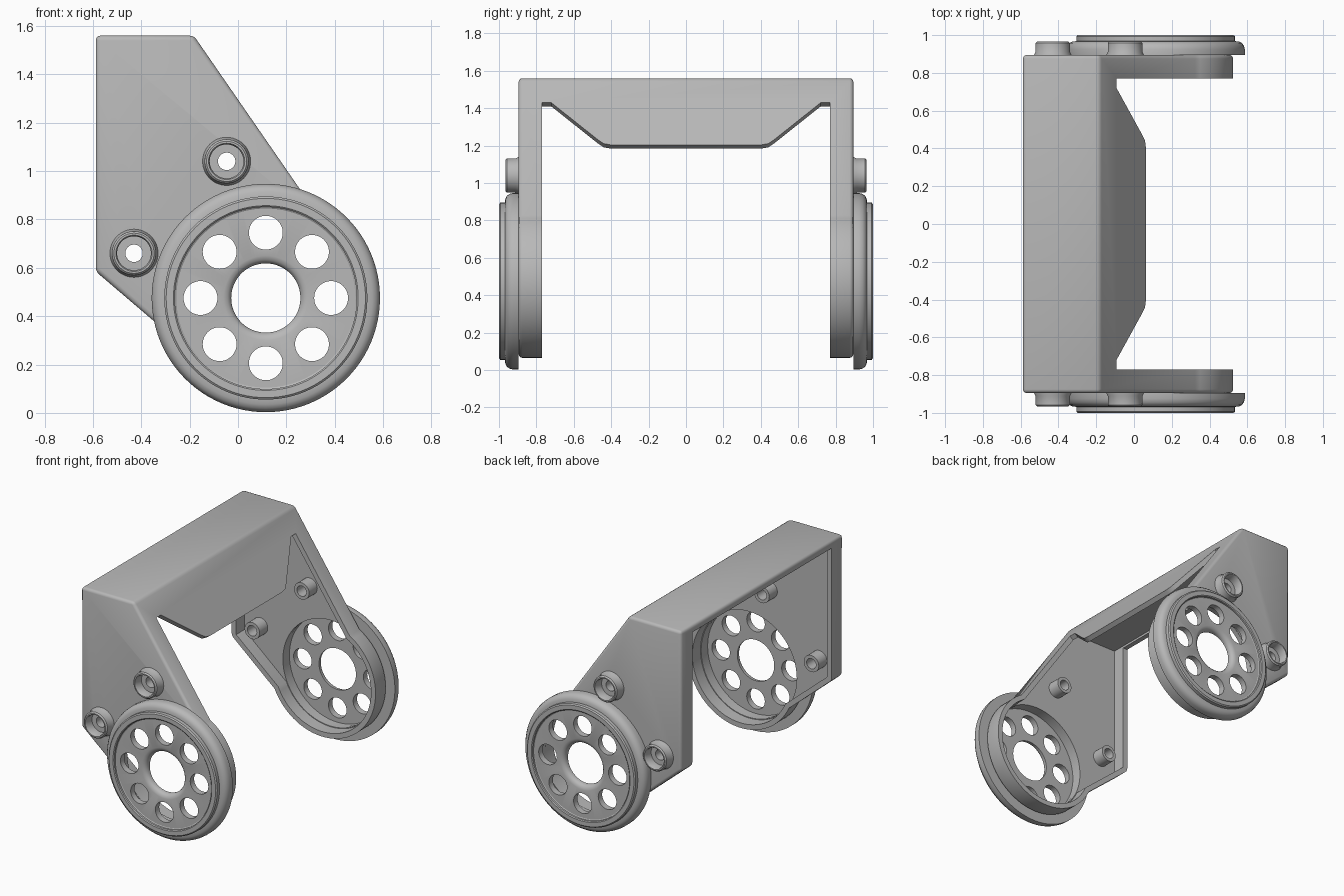
import bpy, bmesh
from math import sin, cos, tau, radians, acos, degrees
from mathutils import Vector

if "Cube" in bpy.data.objects:
    bpy.data.objects.remove(bpy.data.objects["Cube"])

grey = bpy.data.materials.new("plain_grey")
grey.use_nodes = True
grey.diffuse_color = (0.48, 0.48, 0.48, 1)
grey.node_tree.nodes["Principled BSDF"].inputs["Base Color"].default_value = (0.48, 0.48, 0.48, 1)

WHEEL = (0.115, 0.475)
BOSSES = [(-0.047, 1.04), (-0.43, 0.66)]
WALL = 0.035
SLOPE = Vector((0.82, 0, 0.573))      # outward normal of the sloped panel
SLOPE_OFFSET = 0.744


def to_object(name, bm):
    bmesh.ops.recalc_face_normals(bm, faces=bm.faces)
    mesh = bpy.data.meshes.new(name)
    bm.to_mesh(mesh)
    bm.free()
    obj = bpy.data.objects.new(name, mesh)
    bpy.context.collection.objects.link(obj)
    return obj


def prism(name, points, direction):
    """Closed outline swept along a direction."""
    bm = bmesh.new()
    face = bm.faces.new([bm.verts.new(p) for p in points])
    new = bmesh.ops.extrude_face_region(bm, geom=[face])["geom"]
    moved = [v for v in new if isinstance(v, bmesh.types.BMVert)]
    bmesh.ops.translate(bm, verts=moved, vec=direction)
    return to_object(name, bm)


def lathe(name, profile, centre, steps=64):
    """Closed (radius, y) profile turned about a y axis through centre."""
    bm = bmesh.new()
    rings = []
    for i in range(steps):
        a = tau * i / steps
        rings.append([bm.verts.new((centre[0] + r * cos(a), y, centre[1] + r * sin(a)))
                      for r, y in profile])
    count = len(profile)
    for i in range(steps):
        a, b = rings[i], rings[(i + 1) % steps]
        for j in range(count):
            k = (j + 1) % count
            bm.faces.new((a[j], a[k], b[k], b[j]))
    return to_object(name, bm)


def rod(centre, radius, steps=48):
    """Long round cutter along y."""
    ring = [(centre[0] + radius * cos(tau * i / steps), -1.2,
             centre[1] + radius * sin(tau * i / steps)) for i in range(steps)]
    return prism("cutter", ring, (0, 2.4, 0))


def finish(obj, cutters=(), mirror=False):
    """Cut, mirror, bake the modifiers, colour and shade."""
    for c in cutters:
        c.hide_render = True
        mod = obj.modifiers.new("cut", "BOOLEAN")
        mod.operation, mod.solver, mod.object = "DIFFERENCE", "EXACT", c
    if mirror:
        obj.modifiers.new("mirror", "MIRROR").use_axis = (False, True, False)
    bpy.context.view_layer.update()
    graph = bpy.context.evaluated_depsgraph_get()
    mesh = bpy.data.meshes.new_from_object(obj.evaluated_get(graph))
    obj.modifiers.clear()
    obj.data = mesh
    for c in cutters:
        bpy.data.objects.remove(c)
    mesh.materials.clear()
    mesh.materials.append(grey)
    bpy.ops.object.select_all(action="DESELECT")
    obj.select_set(True)
    bpy.context.view_layer.objects.active = obj
    bpy.ops.object.shade_smooth_by_angle(angle=radians(32))


def outline(inset, y):
    """Side outline: block with a sloped front, merging into a round end."""
    cx, cz = WHEEL
    left, top = -0.588 + inset, 1.56 - inset
    radius = 0.41 - inset
    spread = degrees(acos((0.373 - inset) / radius))
    start, end = 35 + spread, -130.5 - spread
    points = [(left, y, top),
              ((SLOPE_OFFSET - inset - SLOPE.z * top) / SLOPE.x, y, top)]
    for i in range(49):
        a = radians(start + (end - start) * i / 48)
        points.append((cx + radius * cos(a), y, cz + radius * sin(a)))
    points.append((left, y, (0.062 + inset - 0.65 * left) / 0.76))
    return points


# Bracket: rounded solid, hollowed, then opened between the two side trays
bracket = prism("bracket", outline(0, -0.895), (0, 1.79, 0))
bevel = bracket.modifiers.new("round", "BEVEL")
bevel.width, bevel.segments = 0.02, 3
bevel.limit_method, bevel.angle_limit = "ANGLE", radians(30)

hollow = prism("cutter", outline(WALL, -0.86), (0, 1.72, 0))
half = [(0.77, -1), (0.77, 1.43), (0.72, 1.43), (0.47, 1.232), (0.44, 1.212), (0.4, 1.205)]
apron = half + [(-y, z) for y, z in reversed(half)]
front_opening = prism(
    "cutter",
    [Vector(((SLOPE_OFFSET - SLOPE.z * z) / SLOPE.x, y, z)) - SLOPE * 1.5 for y, z in apron],
    SLOPE * 1.7)
back_opening = prism(
    "cutter", [(-1, -0.77, 0), (-0.5, -0.77, 0), (-0.5, -0.77, 1.51), (-1, -0.77, 1.51)],
    (0, 1.54, 0))
finish(bracket, [hollow, front_opening, back_opening, rod(WHEEL, 0.37, 64)]
       + [rod(b, 0.05) for b in BOSSES])

# Round end covers with a stepped rim, an eased centre hole and a ring of holes
cover = lathe("round_covers", [
    (0.143, 0.935), (0.143, 0.95), (0.148, 0.962), (0.158, 0.972), (0.175, 0.978),
    (0.37, 0.978), (0.376, 0.982), (0.376, 0.995), (0.382, 1.0), (0.412, 1.0),
    (0.42, 0.993), (0.42, 0.968), (0.44, 0.966), (0.456, 0.958), (0.467, 0.944),
    (0.472, 0.925), (0.472, 0.895), (0.372, 0.895), (0.372, 0.935)], WHEEL, 96)
holes = [rod((WHEEL[0] + 0.27 * cos(tau * i / 8), WHEEL[1] + 0.27 * sin(tau * i / 8)), 0.07)
         for i in range(8)]
finish(cover, holes, mirror=True)

# Screw bosses: cup on the outside, tube on the inside
for name, centre in zip(("upper_screw_bosses", "lower_screw_bosses"), BOSSES):
    boss = lathe(name, [
        (0.036, 0.77), (0.036, 0.9), (0.07, 0.9), (0.07, 0.958), (0.075, 0.966),
        (0.083, 0.966), (0.091, 0.958), (0.092, 0.91), (0.1, 0.894), (0.1, 0.885),
        (0.058, 0.885), (0.058, 0.77)], centre, 48)
    finish(boss, mirror=True)
